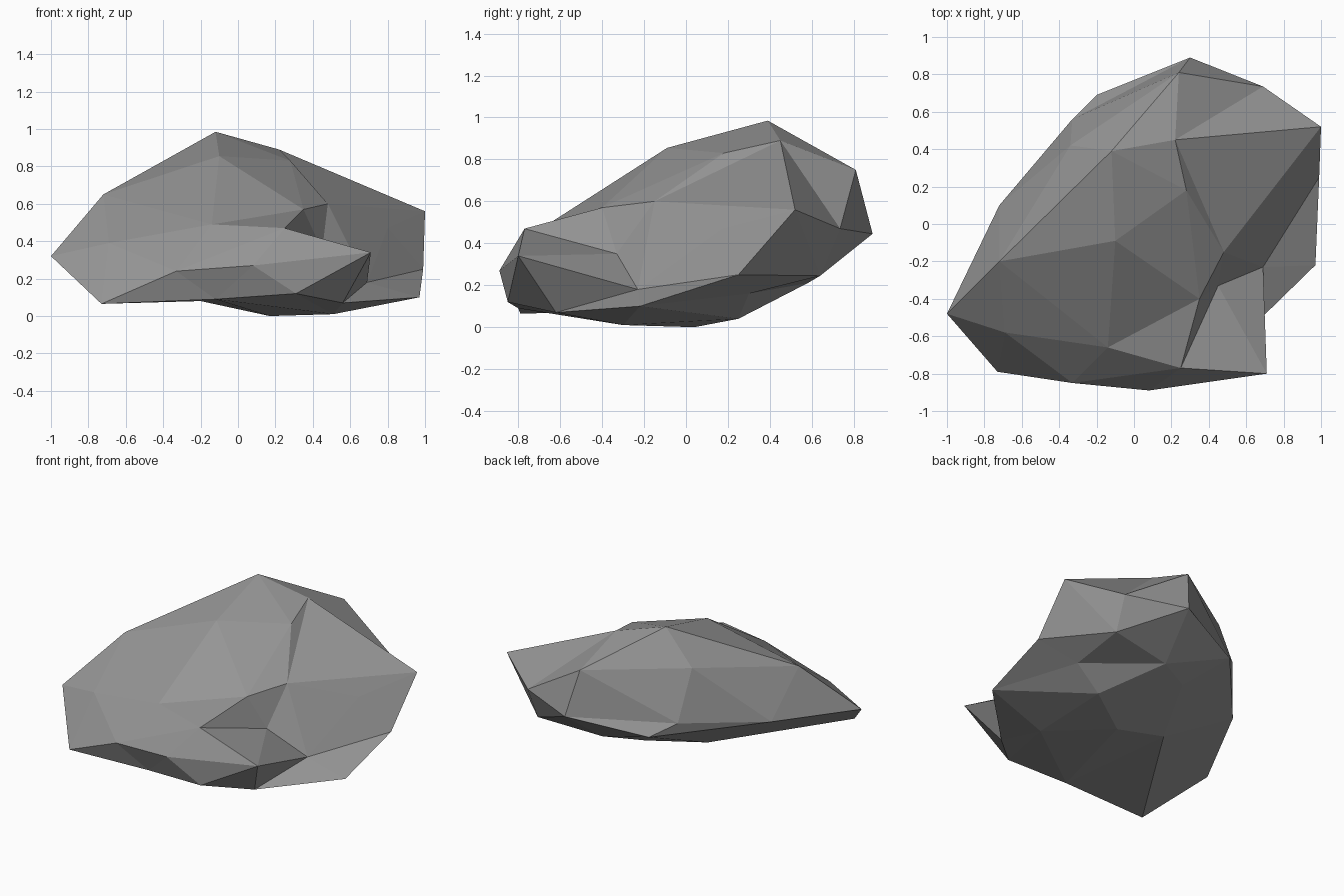
import bpy
import bmesh
from mathutils import Vector

cube = bpy.data.objects.get("Cube")
if cube:
    bpy.data.objects.remove(cube, do_unlink=True)

CENTRE = Vector((0.1, 0, 0.3))

# Corners of the boulder, grouped by where they sit
crown = {
    "peak": (-.12, .39, .985), "brow": (-.1, -.09, .855),
    "left_crest": (.22, .45, .89), "left_step": (.28, .18, .83),
    "back_crest": (.24, .81, .75), "right_shoulder": (-.72, -.2, .65),
    "back_shoulder": (-.34, .42, .77), "front_shoulder": (-.14, -.66, .49),
    "right_cheek": (-.69, -.58, .39),
}
girdle = {
    "right_tip": (-1, -.48, .32), "right_flank": (-.72, .1, .38),
    "back_flank": (-.33, .56, .44), "back_bulge": (-.2, .69, .36),
    "back_tip": (.3, .89, .445), "back_left": (.69, .735, .47),
    "left_tip": (1, .52, .56), "left_wall": (.8, .17, .47),
    "left_low": (.99, .25, .25), "left_foot": (.97, -.22, .1),
    "front_lip": (.08, -.89, .27), "front_right": (-.33, -.85, .24),
}
notch = {
    "notch_top": (.25, -.77, .47), "notch_brow": (.35, -.4, .57),
    "notch_back": (.48, -.15, .6), "notch_pit": (.45, -.33, .35),
    "notch_floor": (.69, -.23, .18), "spur": (.71, -.8, .34),
    "spur_foot": (.56, -.62, .07),
}
underside = {
    "right_toe": (-.73, -.79, .065), "front_toe": (-.12, -.8, .09),
    "spur_toe": (.31, -.85, .12), "base_front": (.51, -.3, .01),
    "base_middle": (.17, .04, 0), "base_left": (.5, .25, .04),
    "base_right": (-.2, .05, .08), "base_back": (-.01, .46, .2),
    "heel": (.23, .58, .21), "heel_left": (.68, .64, .245),
    "heel_pit": (.71, .3, .16),
}

# Edges that must exist: notch, crown, left side, back, front
creases = [
    ("notch_top", "notch_pit"), ("spur", "notch_floor"),
    ("spur_foot", "left_foot"), ("notch_back", "notch_floor"),
    ("front_shoulder", "notch_top"), ("front_shoulder", "notch_brow"),
    ("brow", "notch_brow"), ("left_step", "notch_brow"),
    ("left_crest", "notch_back"), ("left_crest", "back_left"),
    ("right_shoulder", "peak"), ("peak", "back_crest"),
    ("notch_back", "left_tip"), ("notch_floor", "left_low"),
    ("left_wall", "left_low"), ("left_tip", "left_low"),
    ("left_low", "heel_left"), ("heel_pit", "heel"),
    ("back_crest", "back_flank"), ("back_tip", "back_flank"),
    ("front_lip", "spur"), ("front_toe", "front_lip"),
    ("front_toe", "front_right"), ("front_toe", "right_toe"),
    ("front_toe", "spur_toe"),
]
hollows = ("notch_pit", "notch_floor", "heel_pit", "left_low", "front_toe")

# Skin the corners by wrapping their directions around the centre
bm = bmesh.new()
corner, place = {}, {}
for group in (crown, girdle, notch, underside):
    for name, point in group.items():
        offset = Vector(point) - CENTRE
        vert = bm.verts.new(offset.normalized())
        corner[name], place[vert] = vert, offset
bmesh.ops.convex_hull(bm, input=list(bm.verts))
bmesh.ops.triangulate(bm, faces=list(bm.faces))
for vert, offset in place.items():
    vert.co = offset


def opposite(edge):
    """The two corners facing an edge across its triangles."""
    return [next(v for v in f.verts if v not in edge.verts) for f in edge.link_faces]


def can_flip(edge):
    if len(edge.link_faces) != 2:
        return False
    c, d = opposite(edge)
    if bm.edges.get((c, d)):
        return False
    side = c.co.cross(d.co)
    return side.dot(edge.verts[0].co) * side.dot(edge.verts[1].co) < 0


def crosses(first, second):
    """Whether two spans cross as seen from the centre."""
    a, b = first
    p, q = second
    if {a, b} & {p, q} or (a.co + b.co).dot(p.co + q.co) < 0:
        return False
    ab, pq = a.co.cross(b.co), p.co.cross(q.co)
    return ab.dot(p.co) * ab.dot(q.co) < 0 and pq.dot(a.co) * pq.dot(b.co) < 0


def is_concave(edge):
    a, b = edge.verts
    c, d = opposite(edge)
    normal = (b.co - a.co).cross(c.co - a.co).normalized()
    if normal.dot(a.co) < 0:
        normal.negate()
    return normal.dot(d.co - a.co) > 0.002


def flip_first(test):
    for edge in bm.edges:
        if can_flip(edge) and test(edge):
            return bmesh.utils.edge_rotate(edge, True) is not None
    return False


# Turn edges that cross a crease until the crease appears
wanted = [(corner[a], corner[b]) for a, b in creases]
for span in wanted:
    while not bm.edges.get(span):
        if not flip_first(lambda e: crosses(span, e.verts)
                          and not crosses(span, opposite(e))):
            break

# Turn dents into ridges everywhere except around the hollows
kept = {corner[name] for name in hollows}
fixed = [set(span) for span in wanted]


def is_dent(edge):
    around = set(edge.verts) | set(opposite(edge))
    return not (around & kept) and set(edge.verts) not in fixed and is_concave(edge)


for _ in range(150):
    if not flip_first(is_dent):
        break

# Finish as a flat-faced boulder
for vert in bm.verts:
    vert.co += CENTRE
bmesh.ops.recalc_face_normals(bm, faces=list(bm.faces))
mesh = bpy.data.meshes.new("boulder")
bm.to_mesh(mesh)
bm.free()
boulder = bpy.data.objects.new("boulder", mesh)
bpy.context.collection.objects.link(boulder)

stone = bpy.data.materials.new("stone grey")
stone.use_nodes = True
grey = (0.3, 0.3, 0.3, 1)
stone.diffuse_color = grey
shader = next(n for n in stone.node_tree.nodes if n.type == "BSDF_PRINCIPLED")
shader.inputs["Base Color"].default_value = grey
mesh.materials.append(stone)
